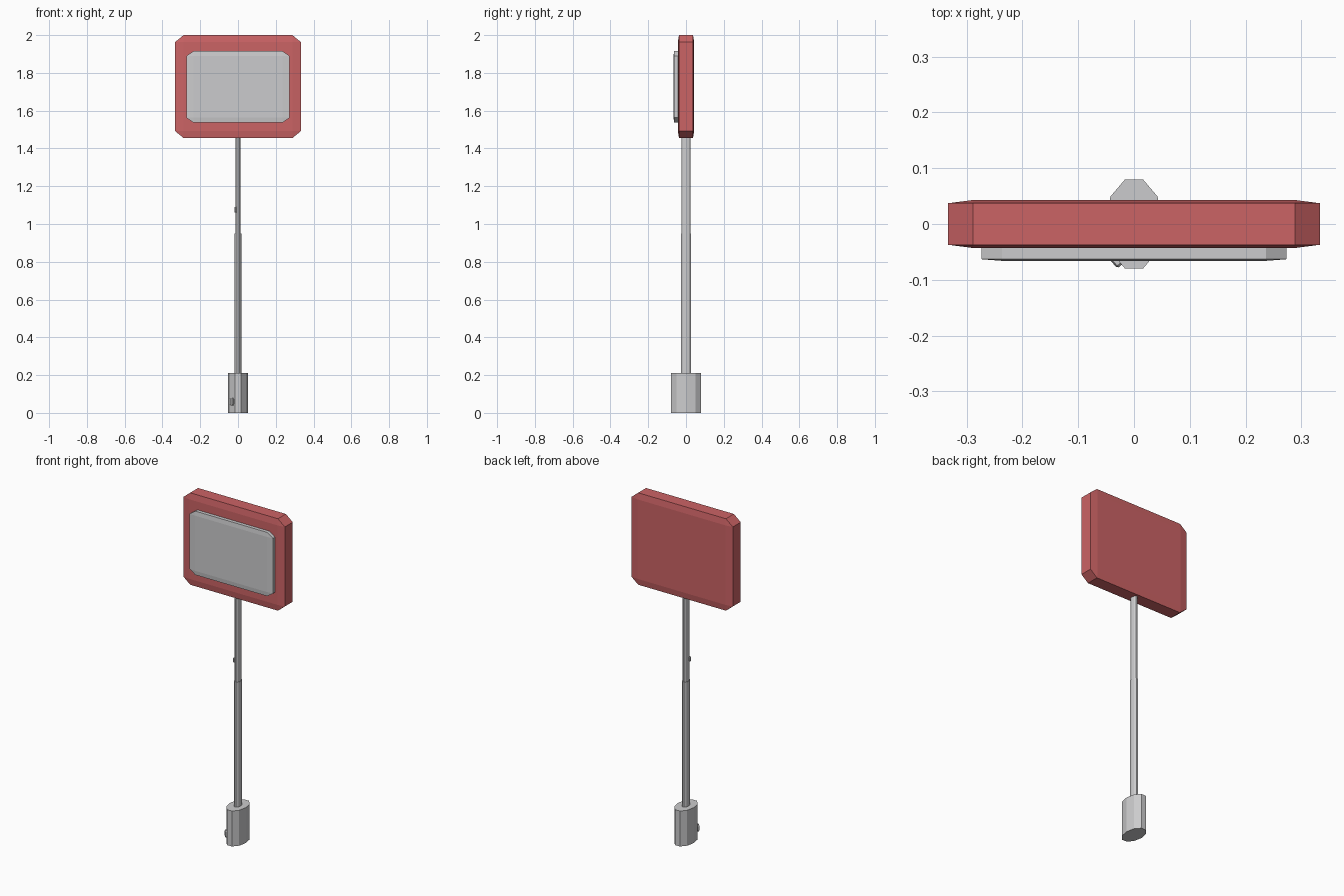
import bpy
import bmesh
import math
from mathutils import Matrix

default_cube = bpy.data.objects.get("Cube")
if default_cube:
    bpy.data.objects.remove(default_cube, do_unlink=True)


def make_material(name, colour):
    mat = bpy.data.materials.new(name)
    mat.use_nodes = True
    mat.diffuse_color = colour
    mat.node_tree.nodes["Principled BSDF"].inputs["Base Color"].default_value = colour
    return mat


RED = make_material("soft red", (0.60, 0.125, 0.13, 1))
GREY = make_material("light grey", (0.60, 0.60, 0.61, 1))


def finish(name, bm, mat):
    bmesh.ops.recalc_face_normals(bm, faces=bm.faces)
    mesh = bpy.data.meshes.new(name)
    bm.to_mesh(mesh)
    bm.free()
    mesh.materials.append(mat)
    obj = bpy.data.objects.new(name, mesh)
    bpy.context.collection.objects.link(obj)
    return obj


def chamfered_block(name, half_size, centre, mat, turn=0.0, chamfer=0.135):
    """Unit block with cut edges, stretched to size so the chamfers stretch too."""
    bm = bmesh.new()
    bmesh.ops.create_cube(bm, size=2)
    bmesh.ops.bevel(bm, geom=bm.edges[:], offset=chamfer, segments=1,
                    affect='EDGES', profile=0.5)
    bmesh.ops.scale(bm, vec=half_size, verts=bm.verts)
    bm.transform(Matrix.Translation(centre) @ Matrix.Rotation(turn, 4, 'Z'))
    return finish(name, bm, mat)


def oval_post(name, radius_x, radius_y, bottom, top, mat, sides=10):
    """Faceted oval column with a corner on +x and flats on front and back."""
    bm = bmesh.new()
    ring = []
    for i in range(sides):
        a = math.tau * i / sides
        ring.append(bm.verts.new((radius_x * math.cos(a), radius_y * math.sin(a), bottom)))
    base = bm.faces.new(ring)
    moved = bmesh.ops.extrude_face_region(bm, geom=[base])["geom"]
    bmesh.ops.translate(bm, vec=(0, 0, top - bottom),
                        verts=[g for g in moved if isinstance(g, bmesh.types.BMVert)])
    if not base.is_valid or len(bm.faces) < sides + 2:
        bm.faces.new(ring)
    return finish(name, bm, mat)


# Head and its raised front panel
chamfered_block("head", (0.333, 0.043, 0.2725), (0, 0, 1.7275), RED)
chamfered_block("front_panel", (0.273, 0.0215, 0.189), (0, -0.0445, 1.726), GREY)

# Handle and two-stage pole
oval_post("handle", 0.052, 0.084, 0, 0.21, GREY)
oval_post("lower_pole", 0.0175, 0.0285, 0.2, 0.95, GREY)
oval_post("upper_pole", 0.0145, 0.025, 0.94, 1.48, GREY)

# Small buttons on the front right facets
FACET = math.atan2(-0.655, -0.756)
chamfered_block("handle_button", (0.008, 0.011, 0.02), (-0.031, -0.066, 0.06),
                GREY, FACET, 0.35)
chamfered_block("pole_button", (0.005, 0.005, 0.014), (-0.013, -0.018, 1.075),
                GREY, FACET, 0.35)
